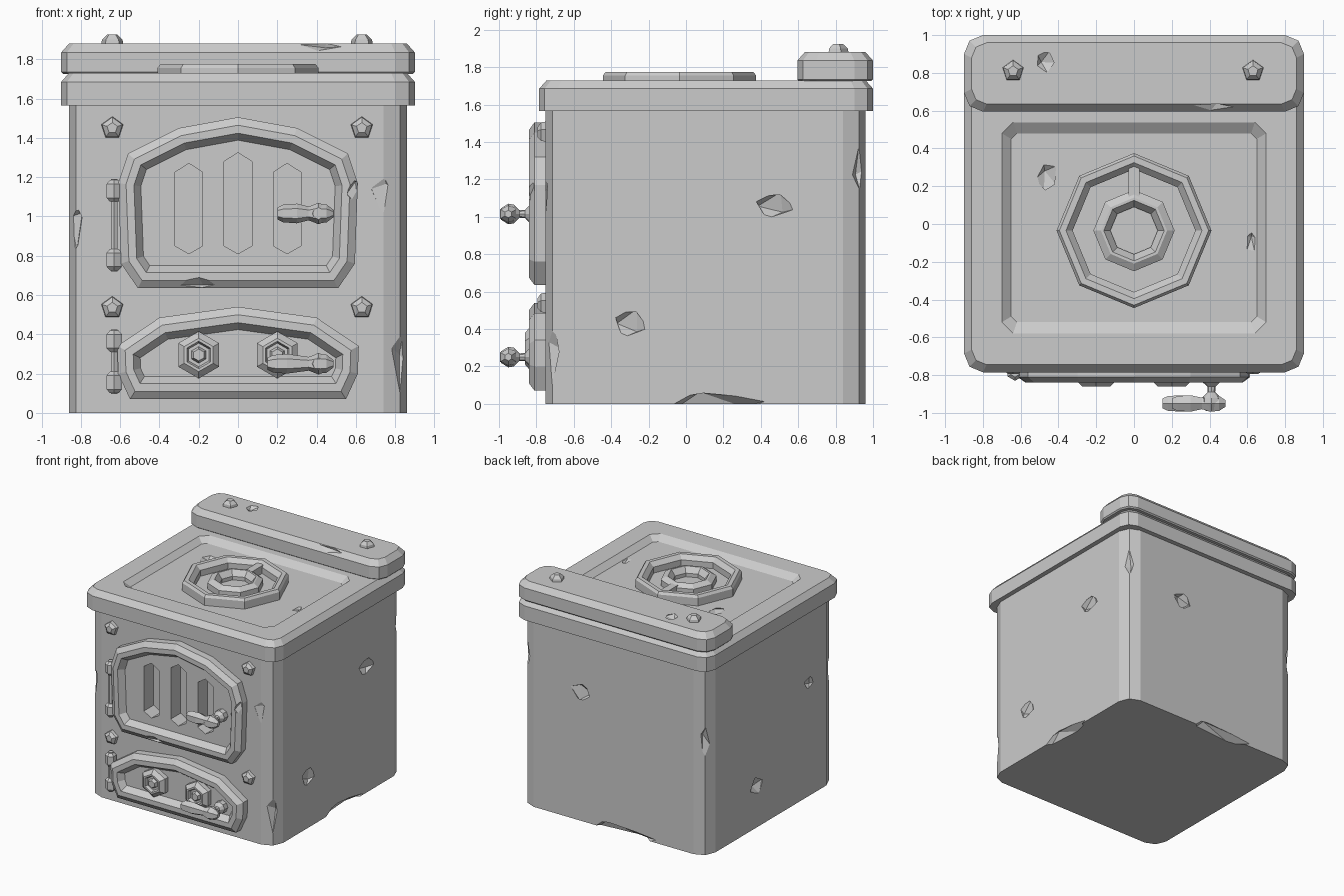
import bpy, bmesh, math, random
from mathutils import Matrix, Vector, Euler

random.seed(4)
if "Cube" in bpy.data.objects:
    bpy.data.objects.remove(bpy.data.objects["Cube"], do_unlink=True)

grey = bpy.data.materials.new("cast iron grey")
grey.use_nodes = True
grey.diffuse_color = (0.6, 0.6, 0.6, 1)
grey.node_tree.nodes["Principled BSDF"].inputs["Base Color"].default_value = (0.6, 0.6, 0.6, 1)


def finish(name, bm):
    bmesh.ops.recalc_face_normals(bm, faces=bm.faces)
    mesh = bpy.data.meshes.new(name)
    bm.to_mesh(mesh)
    bm.free()
    mesh.materials.append(grey)
    obj = bpy.data.objects.new(name, mesh)
    bpy.context.collection.objects.link(obj)
    return obj


def loft(name, layers, axis="z", closed=False):
    """Skin a stack of (outline, depth) layers along an axis."""
    place = {"x": lambda u, v, d: (d, u, v),
             "y": lambda u, v, d: (u, d, v),
             "z": lambda u, v, d: (u, v, d)}[axis]
    bm = bmesh.new()
    rings = [[bm.verts.new(place(u, v, d)) for u, v in pts] for pts, d in layers]
    n = len(rings[0])
    pairs = list(zip(rings, rings[1:]))
    if closed:
        pairs.append((rings[-1], rings[0]))
    else:
        bm.faces.new(rings[0])
        bm.faces.new(rings[-1])
    for a, b in pairs:
        for i in range(n):
            j = (i + 1) % n
            bm.faces.new((a[i], a[j], b[j], b[i]))
    return finish(name, bm)


def ngon(n, r, centre=(0, 0), phase=math.pi / 2):
    return [(centre[0] + r * math.cos(phase + math.tau * i / n),
             centre[1] + r * math.sin(phase + math.tau * i / n)) for i in range(n)]


def lathe(name, n, centre, profile, axis, closed=False):
    return loft(name, [(ngon(n, r, centre), d) for r, d in profile], axis, closed)


def round_rect(x, y0, y1, r, steps=2):
    pts = []
    corners = [(x - r, y1 - r), (r - x, y1 - r), (r - x, y0 + r), (x - r, y0 + r)]
    for k, (cx, cy) in enumerate(corners):
        for s in range(steps + 1):
            a = math.pi / 2 * (k + s / steps)
            pts.append((cx + r * math.cos(a), cy + r * math.sin(a)))
    return pts


def inset(pts, dist):
    """Mitred inward offset of a clockwise outline."""
    out = []
    for i, p in enumerate(pts):
        p = Vector(p)
        e1 = (p - Vector(pts[i - 1])).normalized()
        e2 = (Vector(pts[(i + 1) % len(pts)]) - p).normalized()
        n1, n2 = Vector((e1.y, -e1.x)), Vector((e2.y, -e2.x))
        out.append(tuple(p + (n1 + n2) * (dist / (1 + n1.dot(n2)))))
    return out


def mirrored(half):
    return half + [(-x, z) for x, z in reversed(half) if x > 0]


def cut(obj, cutter):
    cutter.hide_render = True
    mod = obj.modifiers.new("cut", "BOOLEAN")
    mod.object = cutter
    mod.solver = "EXACT"
    bpy.context.view_layer.objects.active = obj
    bpy.ops.object.modifier_apply(modifier=mod.name)


def chip(obj, chips):
    """Knock angular dents out of a part."""
    for loc, size in chips:
        bm = bmesh.new()
        bmesh.ops.create_uvsphere(bm, u_segments=5, v_segments=2, radius=1)
        spin = Euler([random.uniform(-0.5, 0.5) for _ in range(3)]).to_matrix().to_4x4()
        bm.transform(Matrix.Translation(loc) @ Matrix.Diagonal((*size, 1)) @ spin)
        tool = finish("chip_cutter", bm)
        cut(obj, tool)
        bpy.data.objects.remove(tool, do_unlink=True)


# Main shell, top slab and back ledge
shell = round_rect(0.86, -0.75, 0.96, 0.12)
body = loft("body", [(shell, 0), (shell, 1.6)])


def slab(name, y0, y1, z0, z1, low):
    def ring(d):
        return round_rect(0.9 - d, y0 + d, y1 - d, 0.1 - d / 2)
    return loft(name, [(ring(low), z0), (ring(0), z0 + low),
                       (ring(0), z1 - 0.045), (ring(0.04), z1)])


top = slab("top_slab", -0.785, 1.0, 1.565, 1.73, 0)
ledge = slab("back_ledge", 0.595, 1.0, 1.725, 1.88, 0.01)
recess = loft("recess_cutter", [(round_rect(0.65, -0.52, 0.48, 0.03, 1), 1.69),
                                (round_rect(0.70, -0.58, 0.54, 0.06, 1), 1.731),
                                (round_rect(0.70, -0.58, 0.54, 0.06, 1), 1.8)])
cut(top, recess)
bpy.data.objects.remove(recess, do_unlink=True)

# Octagonal hob rings and the bar joining them
hob = (0, -0.035)
lathe("hob_outer_ring", 8, hob, [(0.41, 1.68), (0.41, 1.755), (0.395, 1.775),
                                 (0.36, 1.775), (0.325, 1.74), (0.325, 1.68)], "z", True)
lathe("hob_inner_ring", 8, hob, [(0.215, 1.68), (0.215, 1.74), (0.175, 1.765),
                                 (0.16, 1.765), (0.125, 1.72), (0.125, 1.68)], "z", True)
bar = [(-0.03, 0.14), (0.03, 0.14), (0.03, 0.32), (-0.03, 0.32)]
loft("hob_bar", [(bar, 1.68), (bar, 1.755)])

# Framed doors
upper = mirrored([(0, 1.505), (0.3, 1.45), (0.56, 1.32), (0.61, 1.17),
                  (0.595, 0.76), (0.51, 0.635)])
lower = mirrored([(0, 0.54), (0.4, 0.485), (0.615, 0.34), (0.61, 0.2), (0.55, 0.07)])


def door(name, outline):
    steps = [(0, -0.72), (0, -0.81), (0.04, -0.84), (0.08, -0.84), (0.115, -0.79)]
    return loft(name, [(inset(outline, d), y) for d, y in steps], "y")


fire_door = door("fire_door", upper)
door("ash_door", lower)

# Vent slots through the fire door
for x, peak in ((-0.25, 1.27), (0, 1.325), (0.25, 1.27)):
    slot = [(x, 0.81), (x + 0.07, 0.85), (x + 0.07, peak - 0.045),
            (x, peak), (x - 0.07, peak - 0.045), (x - 0.07, 0.85)]
    tool = loft("slot_cutter", [(slot, -0.9), (slot, -0.66)], "y")
    cut(fire_door, tool)
    cut(body, tool)
    bpy.data.objects.remove(tool, do_unlink=True)

# Hexagonal dials on the ash door
for side, x in (("right", -0.2), ("left", 0.2)):
    lathe("dial_" + side, 6, (x, 0.295),
          [(0.12, -0.77), (0.12, -0.83), (0.085, -0.86), (0.07, -0.86),
           (0.06, -0.835), (0.042, -0.835), (0.03, -0.86)], "y")

# Handles on stems, and hinges
for label, z, start in (("upper", 1.015, 0.2), ("lower", 0.25, 0.15)):
    lathe(label + "_handle_stem", 8, (0.41, z),
          [(0.05, -0.78), (0.05, -0.835), (0.022, -0.86), (0.02, -0.89),
           (0.05, -0.92), (0.055, -0.95), (0.03, -0.99)], "y")
    lathe(label + "_handle_grip", 6, (-0.95, z),
          [(0.03, start), (0.045, start + 0.03), (0.05, start + 0.1),
           (0.035, 0.36), (0.05, 0.4), (0.046, 0.45), (0.02, 0.485)], "x")

for label, low, high in (("upper", 0.78, 1.13), ("lower", 0.155, 0.365)):
    pin = (-0.63, -0.785)
    lathe(label + "_hinge_pin", 6, pin, [(0.02, low - 0.06), (0.02, high + 0.06)], "z")
    for k, z in enumerate((low, high)):
        lathe(f"{label}_hinge_knuckle_{k + 1}", 6, pin,
              [(0.025, z - 0.055), (0.045, z - 0.035), (0.045, z + 0.035),
               (0.025, z + 0.055)], "z")

# Pentagonal rivets
for x in (-0.64, 0.63):
    for z in (0.535, 1.45):
        lathe("front_rivet", 5, (x, z), [(0.06, -0.74), (0.055, -0.775), (0.028, -0.795)], "y")
    lathe("ledge_rivet", 5, (x, 0.81), [(0.06, 1.87), (0.055, 1.90), (0.028, 1.925)], "z")

# Wear: dents on the faces and chips along the edges
chip(body, [
    ((0.86, 0.47, 1.06), (0.05, 0.12, 0.08)), ((0.86, -0.3, 0.43), (0.04, 0.1, 0.09)),
    ((-0.86, -0.4, 0.95), (0.04, 0.07, 0.06)), ((-0.86, 0.29, 0.35), (0.04, 0.1, 0.08)),
    ((0.3, 0.96, 1.08), (0.1, 0.04, 0.09)), ((-0.08, 0.97, 0), (0.38, 0.08, 0.07)),
    ((0.87, 0.15, 0), (0.08, 0.32, 0.07)), ((0.84, -0.73, 0.27), (0.06, 0.06, 0.23)),
    ((-0.84, -0.73, 0.95), (0.06, 0.06, 0.14)), ((0.84, 0.94, 1.25), (0.06, 0.06, 0.18)),
    ((-0.84, 0.94, 0.95), (0.06, 0.06, 0.2)), ((0.74, -0.76, 1.12), (0.07, 0.025, 0.13))])
chip(top, [((-0.46, 0.25, 1.69), (0.06, 0.09, 0.03)), ((0.62, -0.1, 1.71), (0.05, 0.1, 0.04)),
           ((0.4, -0.79, 1.735), (0.15, 0.05, 0.05))])
chip(ledge, [((-0.47, 0.86, 1.88), (0.06, 0.06, 0.03)), ((0.42, 0.6, 1.88), (0.17, 0.05, 0.05))])
chip(fire_door, [((-0.2, -0.85, 0.65), (0.14, 0.05, 0.05)),
                 ((0.6, -0.85, 1.13), (0.05, 0.05, 0.1))])
